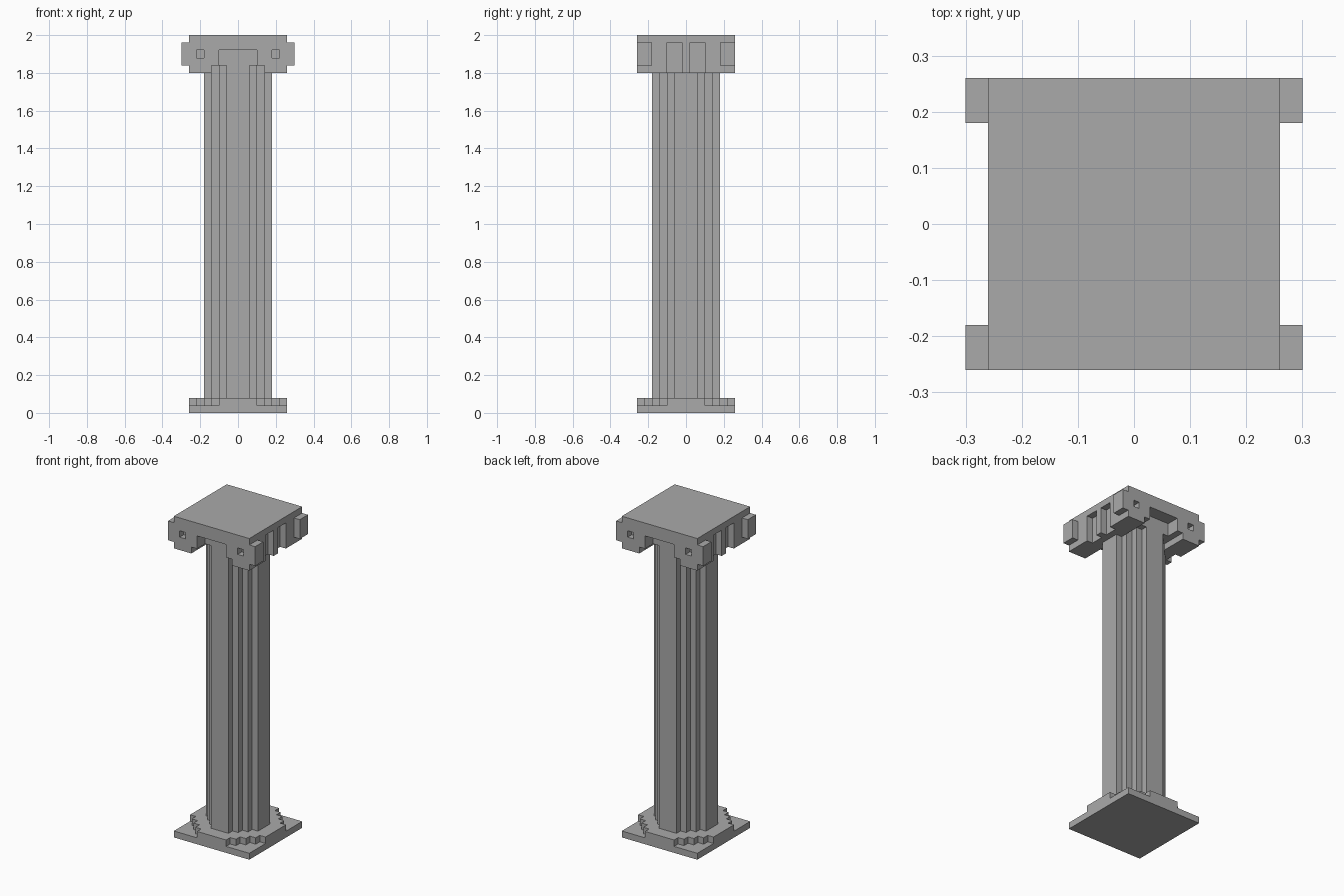
import bpy
import bmesh

U = 0.04  # size of one block

if "Cube" in bpy.data.objects:
    bpy.data.objects.remove(bpy.data.objects["Cube"], do_unlink=True)

stone = bpy.data.materials.new("grey_stone")
stone.use_nodes = True
stone.diffuse_color = (0.4, 0.4, 0.4, 1)
bsdf = next(n for n in stone.node_tree.nodes if n.type == 'BSDF_PRINCIPLED')
bsdf.inputs["Base Color"].default_value = (0.4, 0.4, 0.4, 1)


def prism(name, outline, z0, z1):
    """Extrude a counter-clockwise outline, in blocks, from z0 to z1."""
    bm = bmesh.new()
    face = bm.faces.new([bm.verts.new((x * U, y * U, z0 * U)) for x, y in outline])
    top = bmesh.ops.extrude_face_region(bm, geom=[face])["geom"]
    moved = [v for v in top if isinstance(v, bmesh.types.BMVert)]
    bmesh.ops.translate(bm, verts=moved, vec=(0, 0, (z1 - z0) * U))
    bmesh.ops.recalc_face_normals(bm, faces=bm.faces)
    mesh = bpy.data.meshes.new(name)
    bm.to_mesh(mesh)
    bm.free()
    mesh.materials.append(stone)
    obj = bpy.data.objects.new(name, mesh)
    bpy.context.collection.objects.link(obj)
    return obj


def box(name, x0, x1, y0, y1, z0, z1):
    return prism(name, [(x0, y0), (x1, y0), (x1, y1), (x0, y1)], z0, z1)


def stepped_round(inner, outer):
    """Blocky circle: one-block stairs between the four flat sides."""
    quarter = [(outer, inner)]
    x, y = outer, inner
    while x > inner:
        quarter += [(x - 1, y), (x - 1, y + 1)]
        x, y = x - 1, y + 1
    outline = []
    for _ in range(4):
        outline += quarter
        quarter = [(-b, a) for a, b in quarter]
    return outline


def carve(target, cutter):
    cutter.hide_render = True
    mod = target.modifiers.new("carve", 'BOOLEAN')
    mod.operation = 'DIFFERENCE'
    mod.solver = 'EXACT'
    mod.object = cutter
    with bpy.context.temp_override(object=target, active_object=target,
                                   selected_objects=[target]):
        bpy.ops.object.modifier_apply(modifier=mod.name)
    bpy.data.objects.remove(cutter, do_unlink=True)


# Base and shaft
box("plinth", -6.5, 6.5, -6.5, 6.5, 0, 1)
prism("base_step", stepped_round(2.5, 6.5), 1, 2)
prism("shaft", stepped_round(1.5, 4.5), 2, 46)

# Capital, with the channel between its two bolsters
capital = box("capital", -6.5, 6.5, -6.5, 6.5, 45, 50)
carve(capital, box("channel_cutter", -3.5, 3.5, -8, 8, 44, 46))

for s in (-1, 1):
    # Arched opening on the front and back
    y0, y1 = sorted((s * 4.5, s * 8))
    carve(capital, box("arch_cutter", -2.5, 2.5, y0, y1, 44, 48))
    for t in (-1, 1):
        # Volute eye
        x0, x1 = sorted((t * 4.5, t * 5.5))
        e0, e1 = sorted((s * 5.5, s * 8))
        carve(capital, box("eye_cutter", x0, x1, e0, e1, 47, 48))
        # Grooves either side of the bolster band
        x0, x1 = sorted((t * 5.5, t * 8))
        g0, g1 = sorted((s * 0.5, s * 2.5))
        carve(capital, box("groove_cutter", x0, x1, g0, g1, 44, 49))
        # Volute rim standing out at the side
        x0, x1 = sorted((t * 6.5, t * 7.5))
        r0, r1 = sorted((s * 4.5, s * 6.5))
        side = "left" if t > 0 else "right"
        end = "back" if s > 0 else "front"
        box(f"volute_rim_{end}_{side}", x0, x1, r0, r1, 46, 49)
